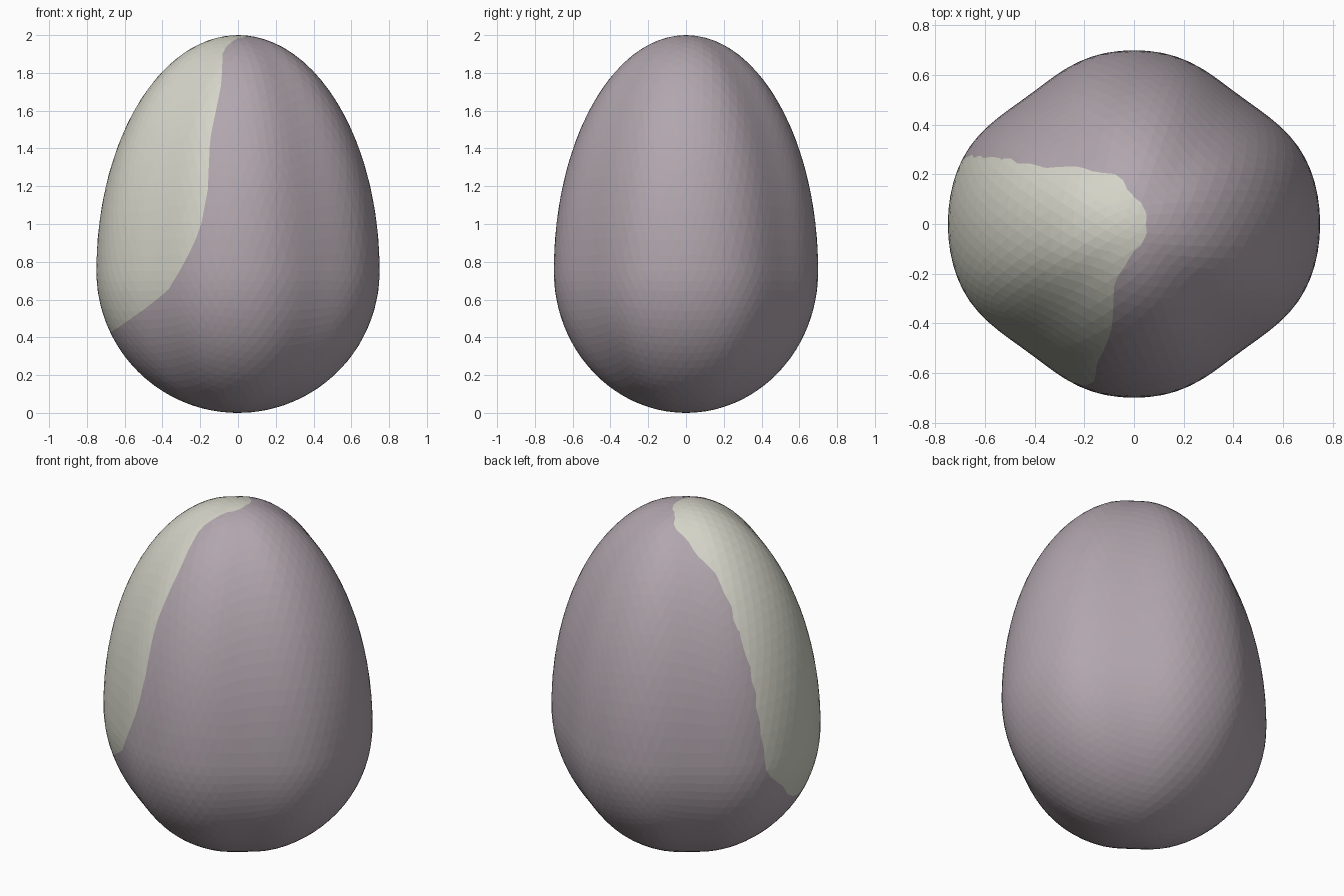
import bpy, bmesh, math

if "Cube" in bpy.data.objects:
    bpy.data.objects.remove(bpy.data.objects["Cube"])

# Half sizes of the egg: widest at z = 0.75
RX, RY, Z_MID, UP, DOWN = 0.75, 0.70, 0.75, 1.25, 0.75

# Patch limits by height, as (z, limit): front edge in x, back edge in y
FRONT_EDGE = [(0.40, -0.74), (0.42, -0.68), (0.57, -0.466), (0.65, -0.37), (0.80, -0.28),
              (0.97, -0.20), (1.18, -0.16), (1.45, -0.148), (1.74, -0.088),
              (1.92, -0.08), (1.967, -0.03), (1.985, 0.0), (1.993, 0.05)]
BACK_EDGE = [(0.42, -0.06), (0.48, 0.04), (0.69, 0.25), (1.00, 0.275), (1.50, 0.265),
             (1.70, 0.235), (1.87, 0.225), (1.95, 0.20), (1.98, 0.13)]


def lerp_table(table, z):
    if z <= table[0][0]:
        return table[0][1]
    for (z0, a), (z1, b) in zip(table, table[1:]):
        if z <= z1:
            return a + (b - a) * (z - z0) / (z1 - z0)
    return table[-1][1]


def patch_field(p):
    """Negative inside the pale patch, positive outside."""
    back = lerp_table(BACK_EDGE, p.z) + 0.006 * math.sin(42 * p.z)
    low = 0.41 - p.z
    return max(p.x - lerp_table(FRONT_EDGE, p.z), p.y - back, low)


def make_material(name, color):
    m = bpy.data.materials.new(name)
    m.diffuse_color = (*color, 1.0)
    m.use_nodes = True
    m.node_tree.nodes["Principled BSDF"].inputs["Base Color"].default_value = m.diffuse_color
    return m


# Egg body: sphere stretched into two half ellipsoids, flattened on the diagonals
bm = bmesh.new()
bmesh.ops.create_icosphere(bm, subdivisions=5, radius=1.0)
for v in bm.verts:
    n = v.co.normalized()
    x, y = n.x * RX, n.y * RY
    angle = math.degrees(math.atan2(abs(y), abs(x)))
    pinch = 1 - 0.068 * max(0.0, math.cos(math.radians(2 * (angle - 50)))) ** 4
    v.co = (x * pinch, y * pinch, Z_MID + n.z * (UP if n.z > 0 else DOWN))

# Cut the mesh along the patch outline
cuts = []
for e in list(bm.edges):
    a, b = e.verts
    fa, fb = patch_field(a.co), patch_field(b.co)
    if fa * fb < 0:
        t = min(0.95, max(0.05, fa / (fa - fb)))
        cuts.append(bmesh.utils.edge_split(e, a, t)[1])
bmesh.ops.connect_verts(bm, verts=cuts)

# Colour the faces inside the outline
for f in bm.faces:
    mean = sum(patch_field(v.co) for v in f.verts) / len(f.verts)
    f.material_index = 1 if mean < 0 else 0
    f.smooth = False
bmesh.ops.triangulate(bm, faces=[f for f in bm.faces if len(f.verts) > 3])
bmesh.ops.recalc_face_normals(bm, faces=bm.faces[:])

mesh = bpy.data.meshes.new("egg")
bm.to_mesh(mesh)
bm.free()
mesh.materials.append(make_material("mauve grey", (0.44, 0.38, 0.42)))
mesh.materials.append(make_material("pale cream", (0.66, 0.66, 0.58)))
egg = bpy.data.objects.new("egg", mesh)
bpy.context.collection.objects.link(egg)
